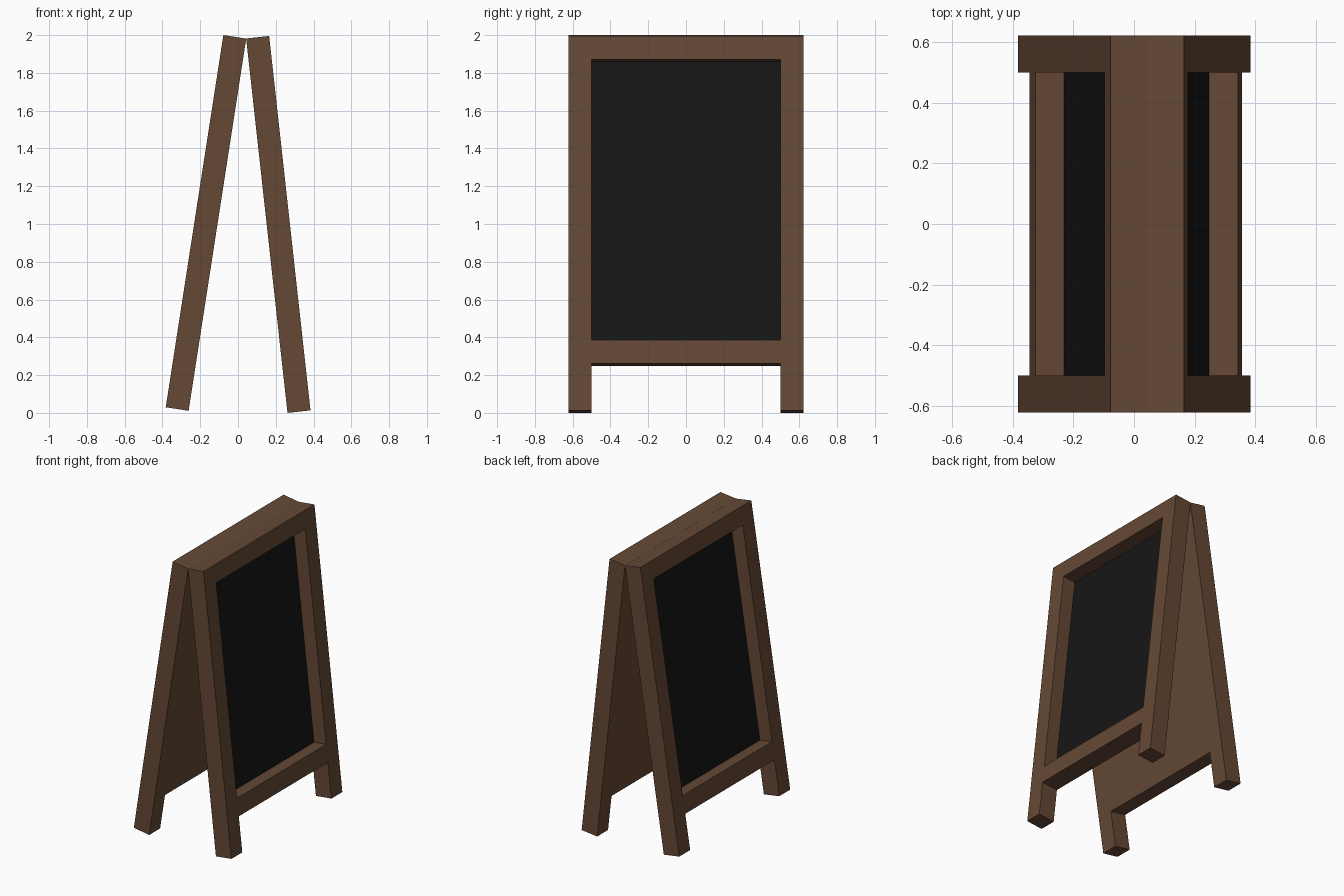
import bpy, bmesh
from math import radians, sin, cos
from mathutils import Vector

if "Cube" in bpy.data.objects:
    bpy.data.objects.remove(bpy.data.objects["Cube"])


def material(name, color):
    m = bpy.data.materials.new(name)
    m.diffuse_color = (*color, 1)
    m.use_nodes = True
    m.node_tree.nodes["Principled BSDF"].inputs["Base Color"].default_value = m.diffuse_color
    return m


wood = material("dark_wood", (0.13, 0.066, 0.036))
slate = material("chalkboard_black", (0.008, 0.008, 0.008))

THICK, RECESS = 0.1225, 0.096
COLS = [-0.622, -0.5, 0.5, 0.622]          # across the panel
ROWS = [0, 0.25, 0.376, 1.87, 1.994]       # up the panel


def panel(name, side, tilt, foot_x, foot_z):
    """Leaning framed board; foot is the inner bottom edge, side is +1 or -1."""
    a = radians(tilt)
    up = Vector((-side * sin(a), 0, cos(a)))
    out = Vector((side * cos(a), 0, sin(a)))
    foot = Vector((foot_x, 0, foot_z))
    bm = bmesh.new()

    # Flat sheet on the inner side, open between the two legs
    grid = [[bm.verts.new(foot + up * s + Vector((0, y, 0))) for y in COLS] for s in ROWS]
    for r in range(4):
        for c in range(3):
            if (r, c) != (0, 1):
                bm.faces.new((grid[r][c], grid[r][c + 1], grid[r + 1][c + 1], grid[r + 1][c]))
    for v in [v for v in bm.verts if not v.link_faces]:
        bm.verts.remove(v)

    # Give the sheet its thickness
    ext = bmesh.ops.extrude_face_region(bm, geom=bm.faces[:])["geom"]
    bmesh.ops.translate(bm, vec=out * THICK, verts=[g for g in ext if isinstance(g, bmesh.types.BMVert)])
    bmesh.ops.recalc_face_normals(bm, faces=bm.faces[:])

    # Sink the chalkboard into the outer side
    board = max((g for g in ext if isinstance(g, bmesh.types.BMFace)), key=lambda f: f.calc_area())
    ext = bmesh.ops.extrude_face_region(bm, geom=[board])["geom"]
    bmesh.ops.translate(bm, vec=-out * RECESS, verts=[g for g in ext if isinstance(g, bmesh.types.BMVert)])
    for g in ext:
        if isinstance(g, bmesh.types.BMFace):
            g.material_index = 1
    if board.is_valid:
        bmesh.ops.delete(bm, geom=[board], context='FACES_ONLY')
    bmesh.ops.recalc_face_normals(bm, faces=bm.faces[:])

    me = bpy.data.meshes.new(name)
    bm.to_mesh(me)
    bm.free()
    me.materials.append(wood)
    me.materials.append(slate)
    bpy.context.collection.objects.link(bpy.data.objects.new(name, me))


panel("right_board_panel", 1, 6.3, 0.262, 0.0)
panel("left_board_panel", -1, 8.8, -0.2615, 0.011)
